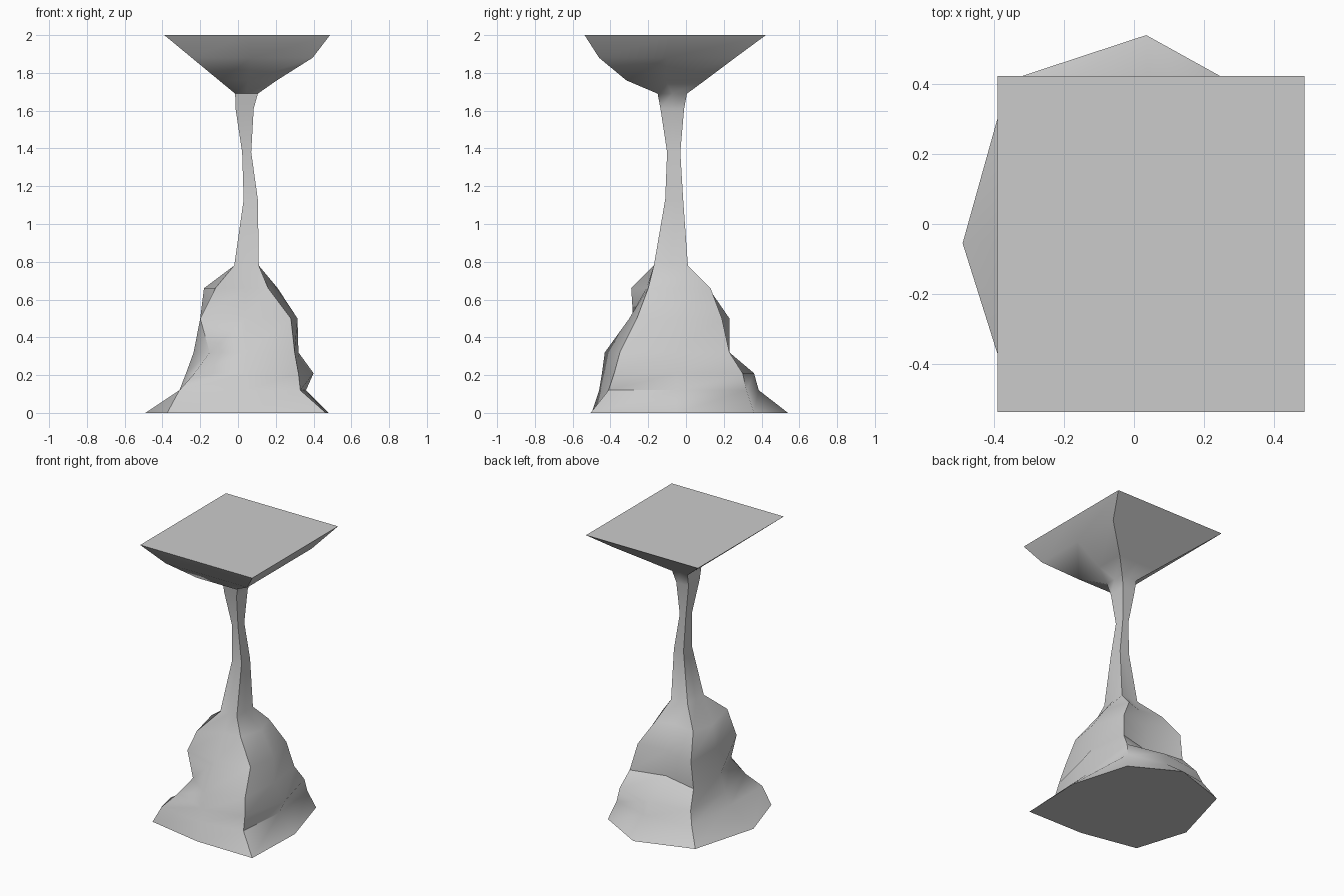
import bpy, bmesh, math


def box_ring(z, x0, x1, y0, y1):
    """Eight points round a rectangle: corners and side middles."""
    xm, ym = (x0 + x1) / 2, (y0 + y1) / 2
    return [(x, y, z) for x, y in [(x0, y0), (xm, y0), (x1, y0), (x1, ym),
                                   (x1, y1), (xm, y1), (x0, y1), (x0, ym)]]


# Irregular mound sections, starting at the front left, counter-clockwise
mound = {
    0.00: [(-.375, -.42), (.03, -.50), (.465, -.505), (.48, -.05),
           (.36, .36), (.035, .54), (-.36, .41), (-.49, -.055)],
    0.12: [(-.31, -.41), (.04, -.46), (.33, -.41), (.36, -.05),
           (.32, .32), (.04, .385), (-.29, .35), (-.31, -.05)],
    0.21: [(-.23, -.34), (.04, -.445), (.32, -.38), (.40, -.05),
           (.31, .30), (.04, .36), (-.26, .32), (-.275, -.05)],
    0.32: [(-.15, -.29), (.04, -.43), (.30, -.35), (.32, -.05),
           (.28, .23), (.04, .17), (-.22, .23), (-.235, -.05)],
    0.50: [(-.20, -.28), (.04, -.30), (.28, -.26), (.315, -.05),
           (.245, .19), (.03, .17), (-.20, .23), (-.20, -.05)],
    0.66: [(-.12, -.29), (.04, -.21), (.16, -.20), (.21, -.04),
           (.15, .13), (.03, .09), (-.14, .12), (-.18, -.04)],
}
rings = [[(x, y, z) for x, y in pts] for z, pts in mound.items()]

# Slender square column, flaring into the square ceiling slab
for sec in [(.78, -.02, .11, -.17, .01), (1.13, .03, .105, -.11, -.015),
            (1.38, .022, .07, -.10, -.03), (1.61, -.013, .083, -.135, -.01),
            (1.69, -.015, .105, -.15, .005), (1.76, -.10, .205, -.315, .10),
            (1.88, -.245, .395, -.46, .26), (2.0, -.39, .487, -.537, .423)]:
    rings.append(box_ring(*sec))

# Skin the sections and cap both ends
bm = bmesh.new()
loops = [[bm.verts.new(p) for p in ring] for ring in rings]
for a, b in zip(loops, loops[1:]):
    for i in range(8):
        j = (i + 1) % 8
        bm.faces.new((a[i], a[j], b[j], b[i]))
bm.faces.new(loops[0][::-1])
bm.faces.new(loops[-1])
mesh = bpy.data.meshes.new("rock_column")
bm.to_mesh(mesh)
bm.free()
rock = bpy.data.objects.new("rock_column", mesh)
bpy.context.collection.objects.link(rock)
bpy.context.view_layer.objects.active = rock
rock.select_set(True)
bpy.ops.object.shade_smooth_by_angle(angle=math.radians(45))
